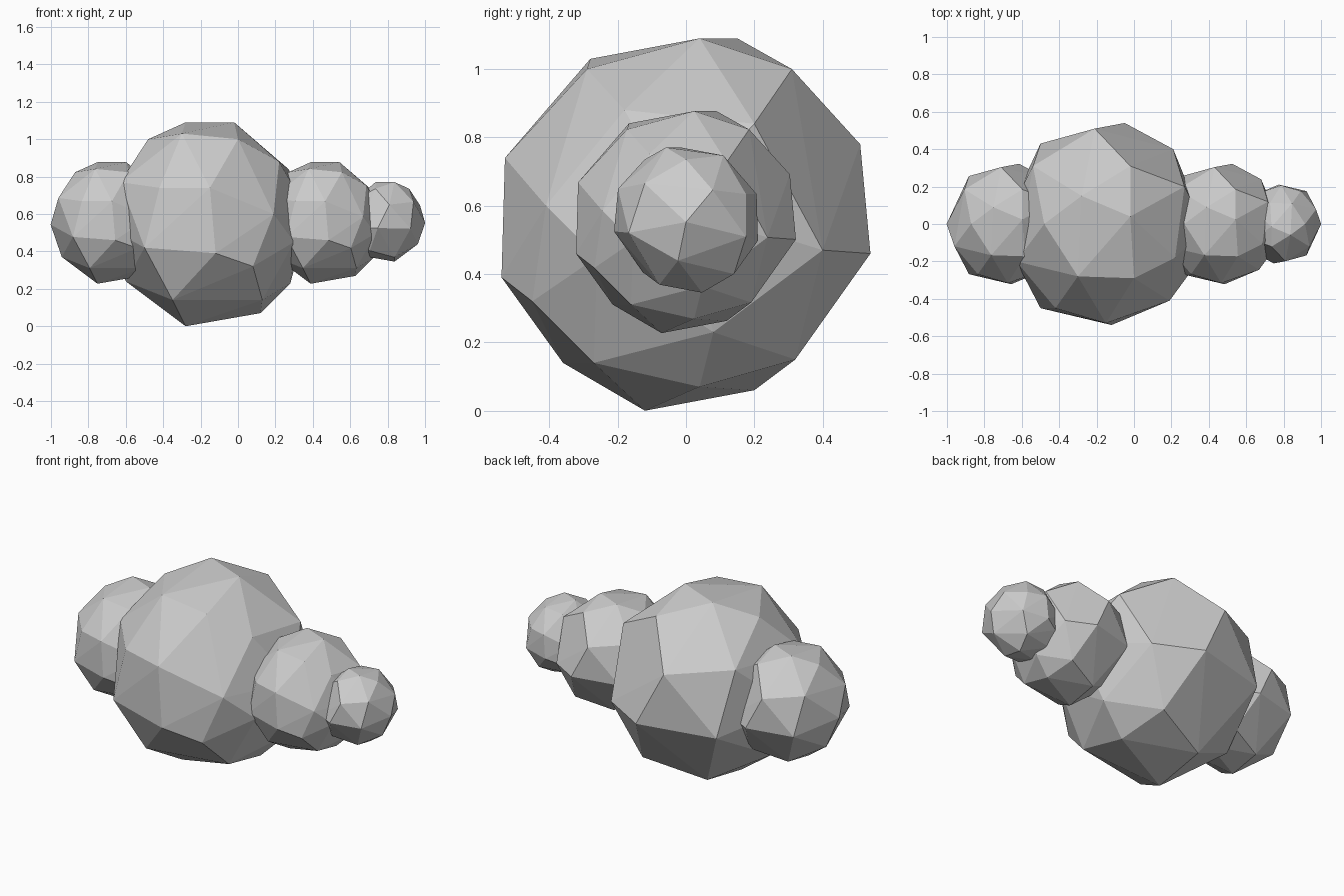
import bpy
import bmesh
from mathutils import Matrix, Vector

default_cube = bpy.data.objects.get("Cube")
if default_cube:
    bpy.data.objects.remove(default_cube, do_unlink=True)


def make_material(name, color):
    material = bpy.data.materials.new(name)
    material.use_nodes = True
    material.diffuse_color = color
    material.node_tree.nodes["Principled BSDF"].inputs["Base Color"].default_value = color
    return material


# Corner points of one faceted boulder, in hundredths, grouped by side
TOP = [(-14, -28, 48), (16, -29, 45), (14, 4, 54), (-12, 15, 54), (14, 31, 45), (-32, 0, 45)]
FRONT = [(-26, -45, 19), (1, -53, 19), (4, -54, -16), (-34, -45, -13), (35, -41, 5), (24, -45, -23)]
BACK = [(11, 54, -9), (-5, 51, 23), (-34, 43, -10), (-38, 31, 27), (37, 40, -8)]
ENDS = [(-47, -20, 22), (-54, 0, -2), (-44, 6, -31), (38, -18, 33), (43, 20, 29),
        (54, -2, 5), (46, -26, -10), (44, 8, -32)]
BOTTOM = [(-19, -36, -41), (29, -27, -41), (28, 4, -48), (-12, -12, -55), (-12, 20, -49), (22, 32, -40)]


def build_boulder_mesh(material):
    """Wrap the corner points in a closed, flat-faced shell."""
    bm = bmesh.new()
    for corner in TOP + FRONT + BACK + ENDS + BOTTOM:
        bm.verts.new(Vector(corner) / 100)
    bmesh.ops.convex_hull(bm, input=bm.verts[:])
    bmesh.ops.recalc_face_normals(bm, faces=bm.faces[:])
    mesh = bpy.data.meshes.new("faceted_boulder")
    bm.to_mesh(mesh)
    bm.free()
    mesh.materials.append(material)
    return mesh


def add_puff(name, mesh, location, size, turn=0.0):
    puff = bpy.data.objects.new(name, mesh)
    bpy.context.collection.objects.link(puff)
    puff.matrix_world = (Matrix.Translation(location)
                         @ Matrix.Rotation(turn, 4, "Z")
                         @ Matrix.Scale(size, 4))
    return puff


# Four overlapping puffs in a row, sharing one mesh
light_grey = make_material("light_grey", (0.6, 0.6, 0.6, 1.0))
boulder = build_boulder_mesh(light_grey)
add_puff("main_puff", boulder, (-0.16, 0, 0.55), 1.0)
add_puff("right_puff", boulder, (-0.68, 0, 0.555), 0.596)
add_puff("left_puff", boulder, (0.46, 0, 0.555), 0.596)
add_puff("left_end_puff", boulder, (0.79, 0, 0.56), 0.39, turn=3.14159)
